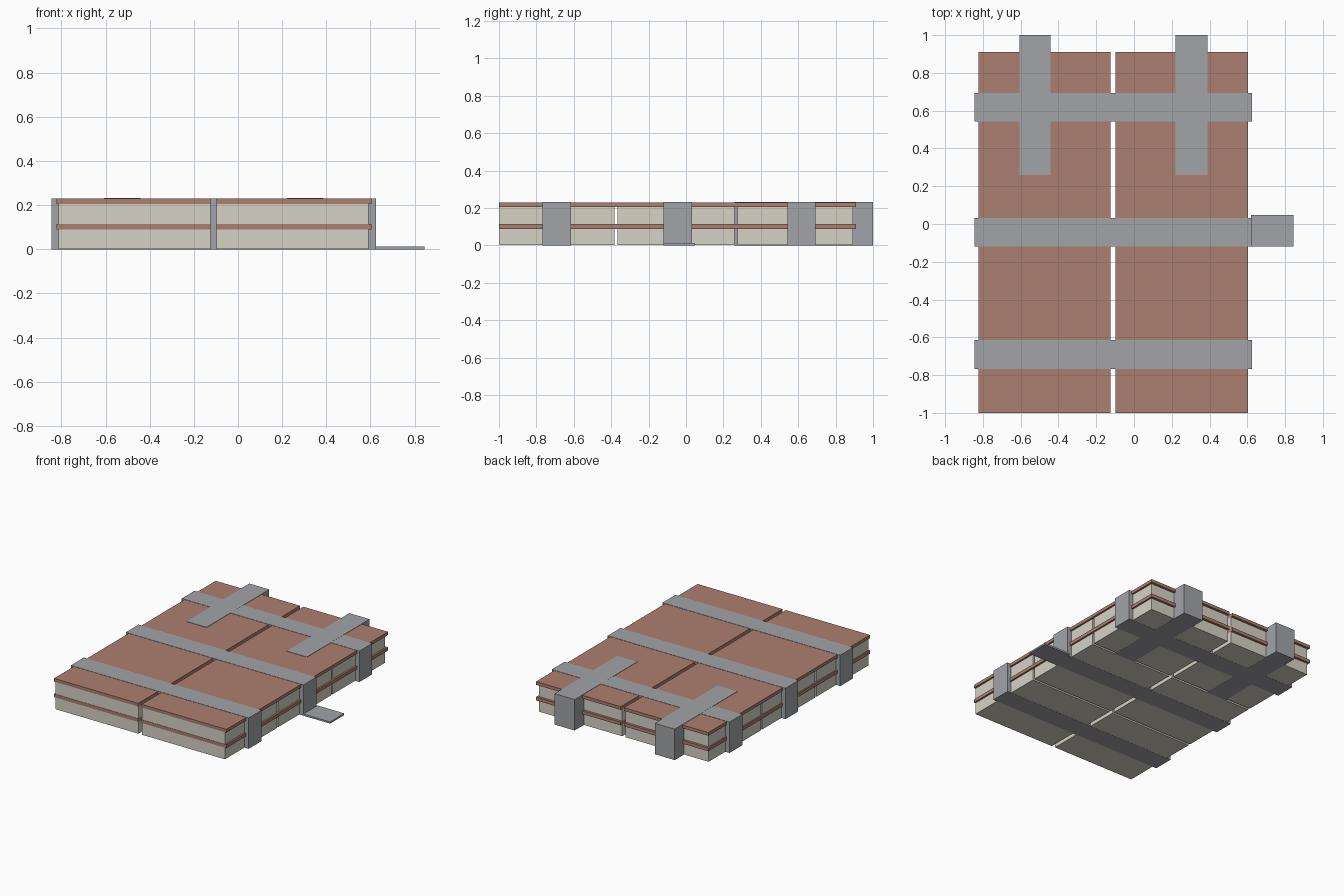
import bpy

if "Cube" in bpy.data.objects:
    bpy.data.objects.remove(bpy.data.objects["Cube"])


def material(name, rgb):
    def lin(c):
        c /= 255
        return c / 12.92 if c <= 0.04045 else ((c + 0.055) / 1.055) ** 2.4
    m = bpy.data.materials.new(name)
    m.diffuse_color = (*[lin(c) for c in rgb], 1)
    m.use_nodes = True
    m.node_tree.nodes["Principled BSDF"].inputs["Base Color"].default_value = m.diffuse_color
    return m


TERRACOTTA = material("terracotta", (172, 126, 112))
CREAM = material("cream", (214, 210, 198))
GREY = material("strap grey", (162, 164, 167))


def box(name, x, y, z, mat):
    bpy.ops.mesh.primitive_cube_add(size=1, location=[(a + b) / 2 for a, b in (x, y, z)])
    ob = bpy.context.object
    ob.name = name
    ob.scale = [b - a for a, b in (x, y, z)]
    bpy.ops.object.transform_apply(location=False, rotation=False, scale=True)
    ob.data.materials.append(mat)


# Two stacks side by side, each with two layers of blocks under a thin board
SIDES = {"left": ((-0.822, -0.125), (-0.812, -0.125)),
         "right": ((-0.097, 0.604), (-0.097, 0.591))}
LAYERS = {"lower": (0.001, 0.089, 0.114), "upper": (0.114, 0.205, 0.229)}
ROWS = [(-0.998, -0.381), (-0.366, 0.26), (0.275, 0.892)]

for side, (board_x, block_x) in SIDES.items():
    for layer, (z0, z1, z2) in LAYERS.items():
        box(f"{side}_{layer}_board", board_x, (-1, 0.91), (z1, z2), TERRACOTTA)
        for i, row in enumerate(ROWS):
            box(f"{side}_{layer}_block_{i + 1}", block_x, row, (z0, z1), CREAM)

# Crosswise straps
for name, y in (("front", (-0.767, -0.615)), ("middle", (-0.119, 0.032)), ("back", (0.542, 0.693))):
    box(f"{name}_strap", (-0.845, 0.625), y, (0, 0.231), GREY)

# Lengthwise straps over the back edge
for name, x in (("left", (-0.607, -0.442)), ("right", (0.221, 0.388))):
    box(f"{name}_end_strap", x, (0.26, 1.0), (0, 0.2315), GREY)

# Loose strap end on the ground
box("strap_tail", (0.62, 0.845), (-0.119, 0.048), (0, 0.013), GREY)
